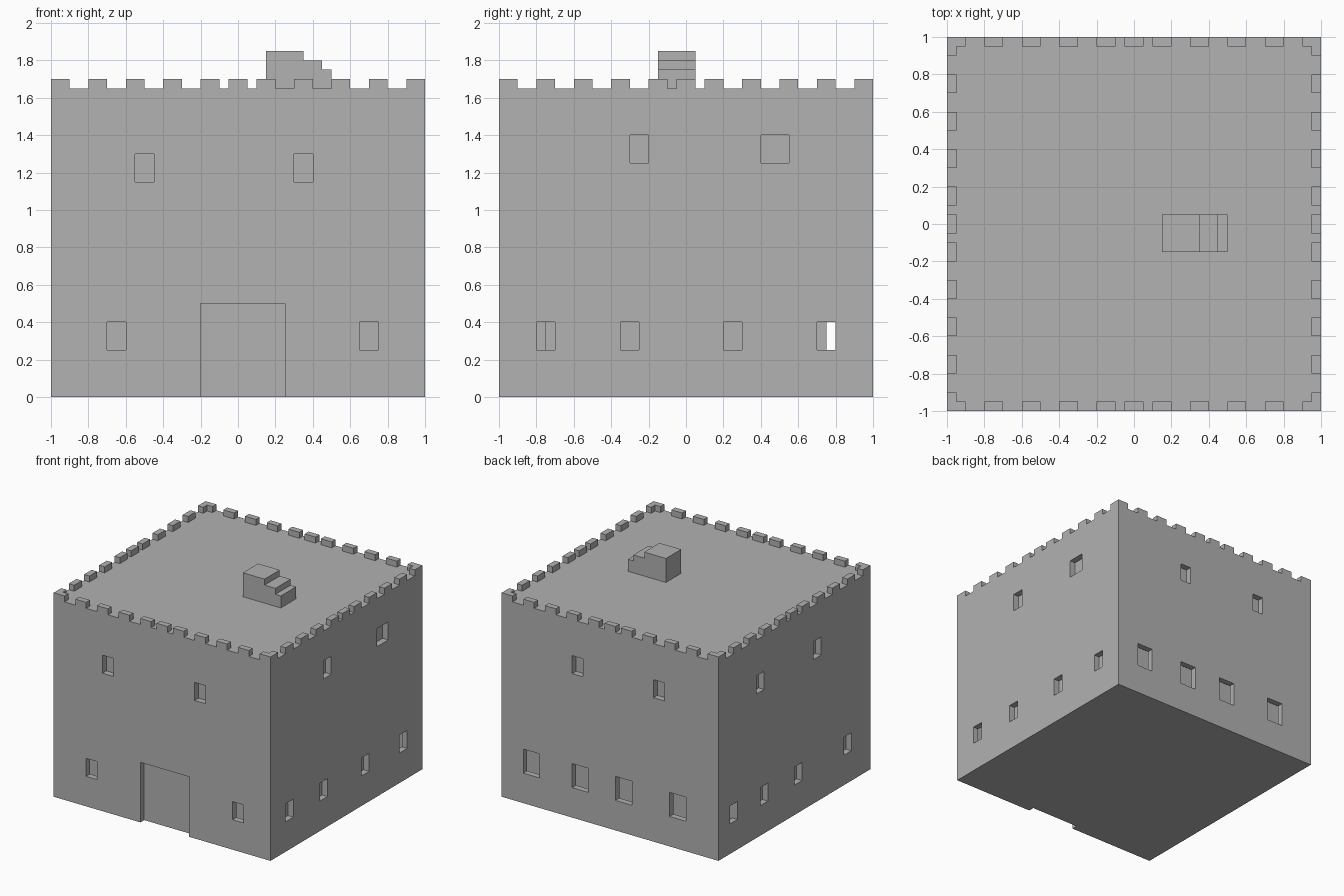
import bpy
import bmesh

old = bpy.data.objects.get("Cube")
if old:
    bpy.data.objects.remove(old, do_unlink=True)

stone = bpy.data.materials.new("grey stone")
stone.use_nodes = True
GREY = (0.445, 0.445, 0.445, 1)
stone.diffuse_color = GREY
stone.node_tree.nodes["Principled BSDF"].inputs["Base Color"].default_value = GREY


def add_box(bm, x, y, z):
    """Add a box given its (min, max) range on each axis."""
    verts = bmesh.ops.create_cube(bm, size=1)["verts"]
    for v in verts:
        v.co = [r[0] if c < 0 else r[1] for c, r in zip(v.co, (x, y, z))]


def make(name, boxes):
    bm = bmesh.new()
    for b in boxes:
        add_box(bm, *b)
    mesh = bpy.data.meshes.new(name)
    bm.to_mesh(mesh)
    bm.free()
    mesh.materials.append(stone)
    obj = bpy.data.objects.new(name, mesh)
    bpy.context.collection.objects.link(obj)
    return obj


def on_wall(side, span, z, depth):
    """Box range sunk into one wall from outside."""
    low = side in ("front", "left")
    d = (-1.1, -1 + depth) if low else (1 - depth, 1.1)
    return (span, d, z) if side in ("front", "back") else (d, span, z)


ROOF = 1.65
WALL = 0.05

# Solid keep
keep = make("keep_walls", [((-1, 1), (-1, 1), (0, ROOF))])

# Passages behind the walls at ground level
cuts = [((-0.95, 0.95), (0.75, 0.95), (0.05, 0.6))]
for x in ((-0.95, -0.3), (0.3, 0.95)):
    cuts.append((x, (-0.95, -0.75), (0.05, 0.6)))

# Window rows: side, bottom, height, width, starting edges
rows = [
    ("front", 0.25, 0.15, 0.10, (-0.7, 0.65)),
    ("front", 1.15, 0.15, 0.10, (-0.55, 0.3)),
    ("right", 0.25, 0.15, 0.10, (-0.8, -0.35, 0.2, 0.7)),
    ("right", 1.25, 0.15, 0.10, (-0.3,)),
    ("right", 1.25, 0.15, 0.15, (0.4,)),
    ("back", 0.25, 0.20, 0.15, (-0.7, -0.2, 0.2, 0.65)),
    ("back", 1.20, 0.15, 0.10, (-0.5, 0.25)),
    ("left", 0.25, 0.15, 0.10, (-0.75, -0.1, 0.35, 0.75)),
    ("left", 1.20, 0.15, 0.10, (-0.35, 0.4)),
]
for side, z, h, w, starts in rows:
    for s in starts:
        cuts.append(on_wall(side, (s, s + w), (z, z + h), WALL + 0.001))

# Doorway recess
cuts.append(on_wall("front", (-0.2, 0.25), (-0.1, 0.5), WALL))

cutters = []
for c in cuts:
    cutter = make("opening_cutter", [c])
    cutter.hide_render = True
    mod = keep.modifiers.new("opening", "BOOLEAN")
    mod.operation = "DIFFERENCE"
    mod.solver = "EXACT"
    mod.object = cutter
    cutters.append(cutter)

# Bake the openings and drop the cutters
graph = bpy.context.evaluated_depsgraph_get()
carved = bpy.data.meshes.new_from_object(keep.evaluated_get(graph))
keep.modifiers.clear()
keep.data = carved
for c in cutters:
    bpy.data.objects.remove(c, do_unlink=True)

# Battlements: narrow blocks along each edge
top = (ROOF, ROOF + 0.05)
centres = [s * c for c in (0.15, 0.35, 0.55, 0.75) for s in (-1, 1)] + [0]
blocks = []
for edge in ((-1, -1 + WALL), (1 - WALL, 1)):
    for c in centres:
        span = (c - 0.05, c + 0.05)
        blocks += [(span, edge, top), (edge, span, top)]
make("battlements", blocks)

# L-shaped corner blocks
corners = []
for sx in (-1, 1):
    for sy in (-1, 1):
        def rng(s, a, b):
            return tuple(sorted((s * a, s * b)))
        corners.append((rng(sx, 0.9, 1), rng(sy, 1 - WALL, 1), top))
        corners.append((rng(sx, 1 - WALL, 1), rng(sy, 0.9, 1 - WALL), top))
make("corner_battlements", corners)

# Stepped stair housing on the roof
make("roof_stair", [((a, b), (-0.15, 0.05), (ROOF, h)) for a, b, h in
                    ((0.15, 0.35, 1.85), (0.35, 0.45, 1.8), (0.45, 0.5, 1.75))])
